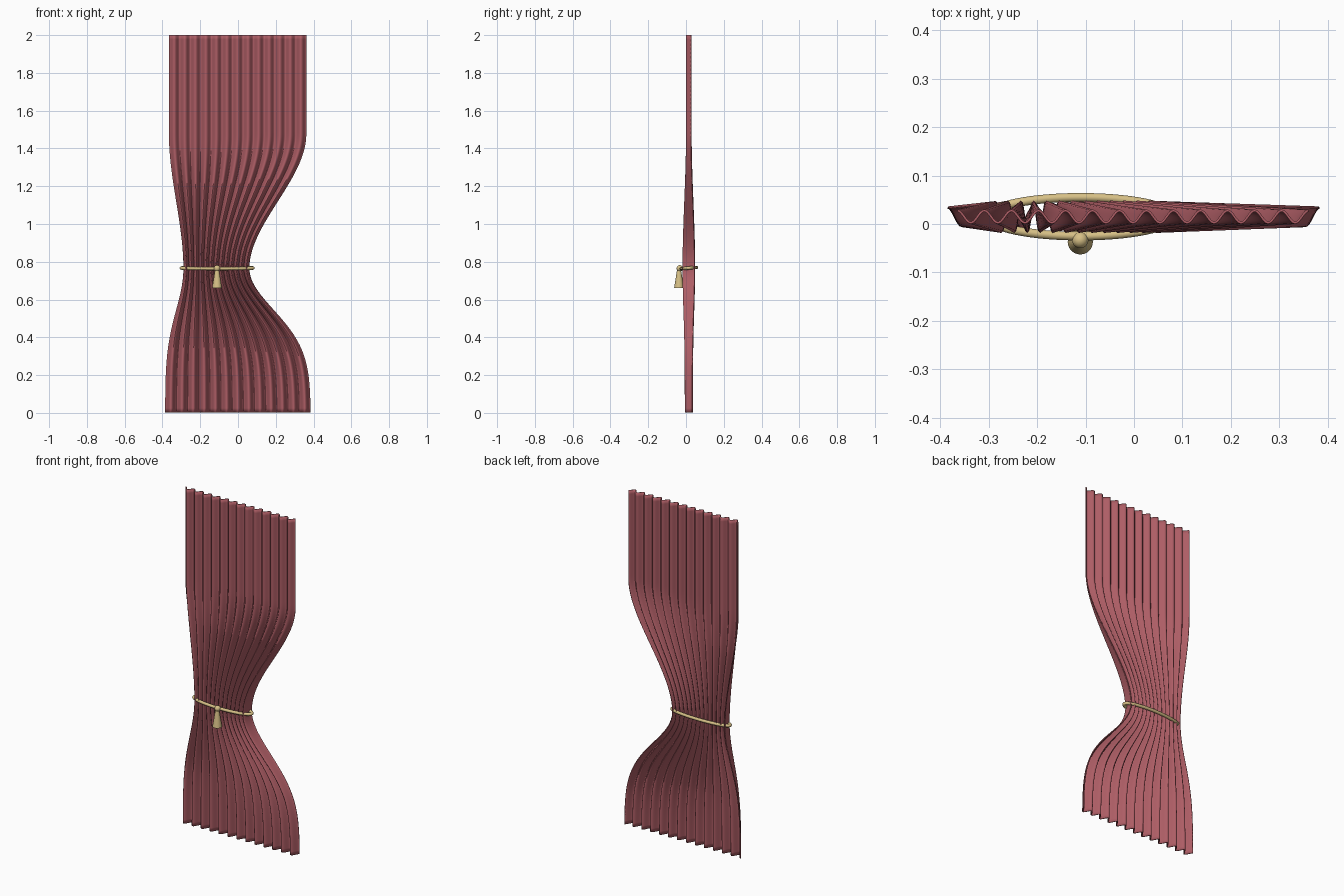
import bpy, bmesh, math

if "Cube" in bpy.data.objects:
    bpy.data.objects.remove(bpy.data.objects["Cube"])

FOLDS, COLS, ROWS = 13, 208, 90
WAIST_Z, MID_Y = 0.765, 0.015


def material(name, rgb):
    m = bpy.data.materials.new(name)
    m.diffuse_color = (*rgb, 1)
    m.use_nodes = True
    m.node_tree.nodes["Principled BSDF"].inputs["Base Color"].default_value = m.diffuse_color
    return m


def mesh_object(name, bm, mat):
    me = bpy.data.meshes.new(name)
    bmesh.ops.recalc_face_normals(bm, faces=bm.faces)
    for f in bm.faces:
        f.smooth = True
    bm.to_mesh(me)
    bm.free()
    ob = bpy.data.objects.new(name, me)
    bpy.context.collection.objects.link(ob)
    me.materials.append(mat)
    return ob


def grid_faces(bm, rows, wrap=False):
    n = len(rows[0])
    for a, b in zip(rows, rows[1:]):
        for i in range(n if wrap else n - 1):
            j = (i + 1) % n
            bm.faces.new((a[i], a[j], b[j], b[i]))


def shade(ob, angle=40):
    bpy.ops.object.select_all(action='DESELECT')
    ob.select_set(True)
    bpy.context.view_layer.objects.active = ob
    bpy.ops.object.shade_smooth_by_angle(angle=math.radians(angle))


red = material("red_cloth", (0.42, 0.11, 0.13))
gold = material("gold_cord", (0.68, 0.53, 0.24))


# Curtain: left edge, right edge and fold depth blend away from the waist
def section(z):
    waist = (-0.287, 0.058, 0.031)
    if z > WAIST_Z:
        t = min(1, (z - WAIST_Z) / 0.71)
        s, end = t * t * (3 - 2 * t), (-0.365, 0.361, 0.0125)
    else:
        s, end = 1 - math.exp(-((WAIST_Z - z) / 0.31) ** 2), (-0.385, 0.384, 0.019)
    return [w + (e - w) * s for w, e in zip(waist, end)]


bm = bmesh.new()
rows = []
for r in range(ROWS + 1):
    z = 0.003 + 1.997 * r / ROWS
    left, right, depth = section(z)
    row = []
    for c in range(COLS + 1):
        u = c / COLS
        y = MID_Y + depth * math.cos(2 * math.pi * FOLDS * u)
        row.append(bm.verts.new((left + (right - left) * u, y, z)))
    rows.append(row)
grid_faces(bm, rows)
curtain = mesh_object("curtain", bm, red)
solid = curtain.modifiers.new("thickness", 'SOLIDIFY')
solid.thickness = 0.005
solid.offset = 0
shade(curtain, 50)

# Tieback cord: an oval ring, sagging slightly at the front
bm = bmesh.new()
rings = []
CX, RX, RY, TUBE = -0.11, 0.19, 0.04, 0.009
for i in range(64):
    a = 2 * math.pi * i / 64
    ca, sa = math.cos(a), math.sin(a)
    nx, ny = ca / RX, sa / RY
    k = math.hypot(nx, ny)
    ring = []
    for j in range(12):
        b = 2 * math.pi * j / 12
        d = TUBE * math.cos(b)
        ring.append(bm.verts.new((CX + RX * ca + d * nx / k,
                                  MID_Y + RY * sa + d * ny / k,
                                  0.767 + 0.003 * sa + TUBE * math.sin(b))))
    rings.append(ring)
grid_faces(bm, rings + [rings[0]], wrap=True)
shade(mesh_object("tieback_cord", bm, gold))

# Knot above the tassel
bm = bmesh.new()
bmesh.ops.create_uvsphere(bm, u_segments=20, v_segments=12, radius=0.017)
bmesh.ops.translate(bm, verts=bm.verts, vec=(-0.111, -0.033, 0.765))
shade(mesh_object("tassel_knot", bm, gold))

# Tassel skirt: flared cone
bm = bmesh.new()
bmesh.ops.create_cone(bm, cap_ends=True, segments=24,
                      radius1=0.026, radius2=0.011, depth=0.095)
bmesh.ops.translate(bm, verts=bm.verts, vec=(-0.111, -0.037, 0.7075))
shade(mesh_object("tassel_skirt", bm, gold))
